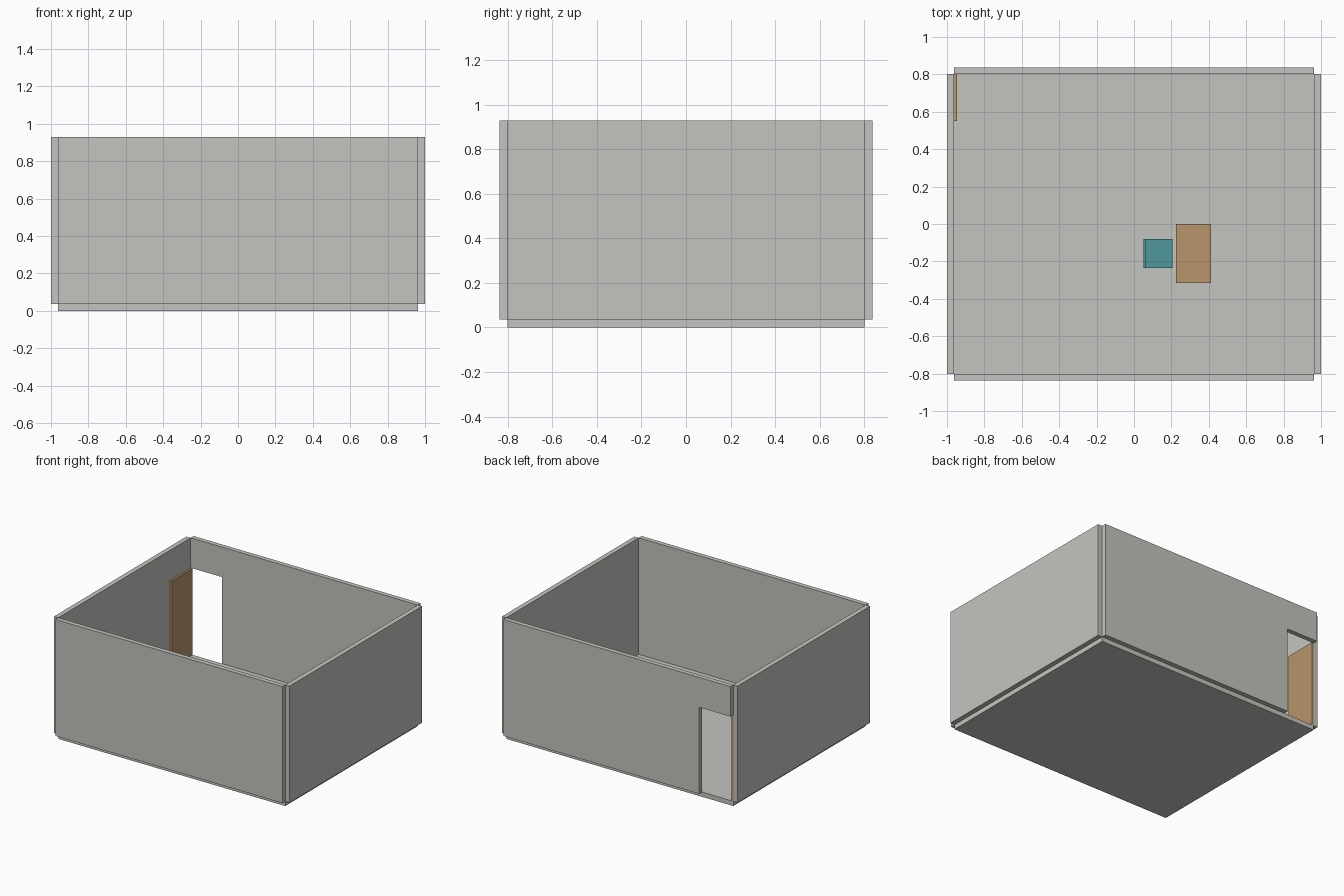
import bpy
import bmesh
from mathutils import Vector

if "Cube" in bpy.data.objects:
    bpy.data.objects.remove(bpy.data.objects["Cube"], do_unlink=True)


def make_material(name, rgb):
    mat = bpy.data.materials.new(name)
    mat.use_nodes = True
    mat.diffuse_color = (*rgb, 1)
    mat.node_tree.nodes["Principled BSDF"].inputs["Base Color"].default_value = (*rgb, 1)
    return mat


plaster = make_material("warm grey plaster", (0.55, 0.55, 0.52))
wood = make_material("light wood", (0.48, 0.30, 0.145))
teal = make_material("teal paint", (0.078, 0.31, 0.335))


def finish(name, bm, mat):
    bmesh.ops.recalc_face_normals(bm, faces=bm.faces)
    mesh = bpy.data.meshes.new(name)
    bm.to_mesh(mesh)
    bm.free()
    mesh.materials.append(mat)
    obj = bpy.data.objects.new(name, mesh)
    bpy.context.collection.objects.link(obj)
    return obj


def box(name, x, y, z, mat):
    """Box from (low, high) ranges on each axis."""
    bm = bmesh.new()
    bmesh.ops.create_cube(bm, size=1)
    ranges = (x, y, z)
    for v in bm.verts:
        v.co = Vector([r[0] if c < 0 else r[1] for c, r in zip(v.co, ranges)])
    return finish(name, bm, mat)


def legs(name, x, y, z, size, mat):
    """Four square legs at the corners of a footprint."""
    for i, lx in enumerate((x[0], x[1] - size)):
        for j, ly in enumerate((y[0], y[1] - size)):
            box(f"{name}_{i * 2 + j + 1}", (lx, lx + size), (ly, ly + size), z, mat)


# Main dimensions
IN_X, OUT_X = 0.963, 1.0
IN_Y, OUT_Y = 0.802, 0.838
FLOOR, TOP = 0.036, 0.93
DOOR_X, DOOR_TOP = -0.697, 0.70

# Floor and plain walls, which meet only at their corner edges
box("floor", (-IN_X, IN_X), (-IN_Y, IN_Y), (0, FLOOR), plaster)
box("front_wall", (-IN_X, IN_X), (-OUT_Y, -IN_Y), (FLOOR, TOP), plaster)
box("left_wall", (IN_X, OUT_X), (-IN_Y, IN_Y), (FLOOR, TOP), plaster)
box("right_wall", (-OUT_X, -IN_X), (-IN_Y, IN_Y), (FLOOR, TOP), plaster)

# Back wall with a doorway cut out of its end
outline = [(DOOR_X, FLOOR), (IN_X, FLOOR), (IN_X, TOP),
           (-IN_X, TOP), (-IN_X, DOOR_TOP), (DOOR_X, DOOR_TOP)]
bm = bmesh.new()
face = bm.faces.new([bm.verts.new((px, IN_Y, pz)) for px, pz in outline])
ext = bmesh.ops.extrude_face_region(bm, geom=[face])
bmesh.ops.translate(bm, vec=(0, OUT_Y - IN_Y, 0),
                    verts=[g for g in ext["geom"] if isinstance(g, bmesh.types.BMVert)])
finish("back_wall", bm, plaster)

# Door swung open against the right wall
box("door", (-IN_X, -0.947), (0.55, IN_Y), (FLOOR, DOOR_TOP), wood)

# Table
table_x, table_y = (0.225, 0.413), (-0.315, 0)
box("table_top", table_x, table_y, (0.25, 0.265), wood)
legs("table_leg", table_x, table_y, (FLOOR, 0.25), 0.015, wood)

# Chair facing the table
chair_x, chair_y = (0.05, 0.205), (-0.235, -0.08)
box("chair_seat", chair_x, chair_y, (0.17, 0.185), teal)
box("chair_back", (0.05, 0.063), chair_y, (0.185, 0.33), teal)
legs("chair_leg", chair_x, chair_y, (FLOOR, 0.17), 0.013, teal)
